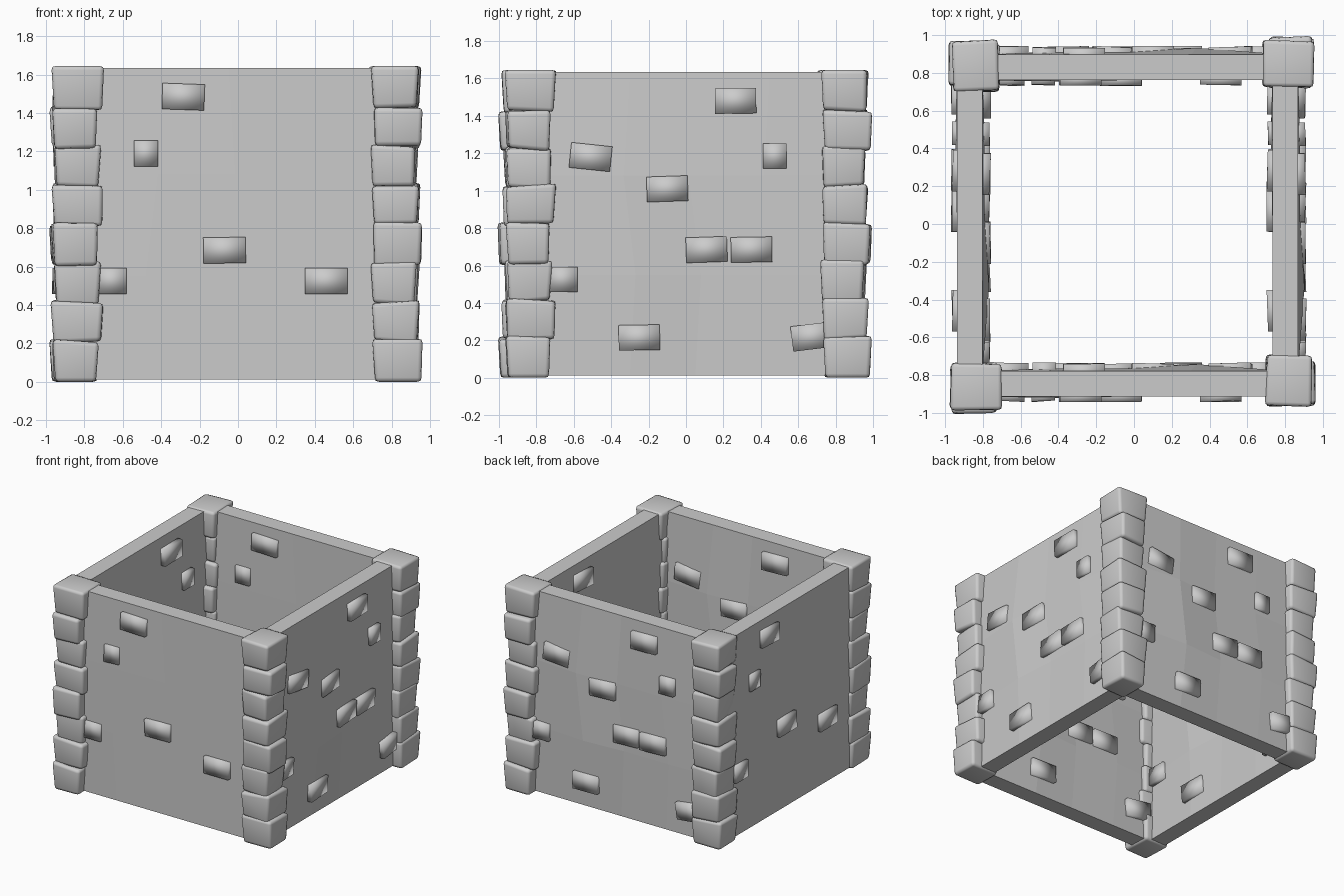
import bpy, bmesh, random
from math import radians
from mathutils import Matrix, Vector

random.seed(4)
cube = bpy.data.objects.get("Cube")
if cube:
    bpy.data.objects.remove(cube, do_unlink=True)

stone = bpy.data.materials.new("grey stone")
stone.use_nodes = True
GREY = (0.6, 0.6, 0.6, 1)
stone.diffuse_color = GREY
stone.node_tree.nodes["Principled BSDF"].inputs["Base Color"].default_value = GREY

HEIGHT, THICK, HALF = 1.635, 0.135, 0.8


def finish(bm, name, matrix, smooth):
    """Turn a bmesh into a placed, shaded object."""
    mesh = bpy.data.meshes.new(name)
    bmesh.ops.recalc_face_normals(bm, faces=bm.faces)
    for f in bm.faces:
        f.smooth = smooth
    bm.to_mesh(mesh)
    bm.free()
    mesh.materials.append(stone)
    obj = bpy.data.objects.new(name, mesh)
    obj.matrix_world = matrix
    bpy.context.collection.objects.link(obj)
    return obj


def box(size, center):
    bm = bmesh.new()
    m = Matrix.Translation(center) @ Matrix.Diagonal((*size, 1))
    bmesh.ops.create_cube(bm, size=1, matrix=m)
    return bm


def wall(name, place):
    """Wall slab whose broad faces are slightly uneven."""
    bm = box((2 * HALF, THICK, HEIGHT - 0.012), (0, 0, HEIGHT / 2 + 0.006))
    cuts = [((x, 0, 0), (1, 0, 0)) for x in (-0.45, -0.05, 0.3)]
    cuts += [((0, 0, z), (0, 0, 1)) for z in (0.55, 1.08)]
    for co, no in cuts:
        bmesh.ops.bisect_plane(bm, geom=bm.verts[:] + bm.edges[:] + bm.faces[:],
                               plane_co=co, plane_no=no)
    for v in bm.verts:
        if 0.1 < v.co.z < 1.5 and abs(v.co.x) < 0.7:
            if v.co.y > 0:
                v.co.y += 0.035 if v.co.x > 0.1 else 0.012
            else:
                v.co.y -= 0.008 if v.co.x < -0.1 else 0.0
            v.co.x += 0.12 * (v.co.z - 0.8)
    finish(bm, name, place, False)


def brick(name, place, side, u, z, width, tilt):
    """Raised brick on one broad face; side -1 is outer, +1 is inner."""
    depth = 0.028 if side < 0 else 0.042
    bm = box((width, 2 * depth, 0.135), (0, 0, 0))
    for v in bm.verts:
        if v.co.y < 0:
            v.co.y += random.uniform(-0.004, 0.008)
    turn = Matrix.Rotation(radians(180) if side > 0 else 0, 4, 'Z')
    local = turn @ Matrix.Translation((u, -THICK / 2, z)) @ Matrix.Rotation(radians(-tilt), 4, 'Y')
    finish(bm, name, place @ local, True)


# Bricks: across, height, width, tilt
BIG, SMALL = 0.22, 0.125
OUTER = [(-0.285, 1.485, BIG, -2), (-0.48, 1.19, SMALL, 0), (-0.07, 0.685, BIG, 1),
         (0.46, 0.525, BIG, 0), (-0.66, 0.525, BIG - 0.06, 0)]
INNER = [(0.265, 1.48, BIG, 1), (-0.51, 1.18, BIG, -6), (0.475, 1.185, SMALL, 0),
         (-0.1, 1.01, BIG, 2), (0.11, 0.685, BIG, 2), (0.35, 0.685, BIG, 1),
         (-0.66, 0.525, BIG - 0.06, 0), (-0.25, 0.215, BIG, 1), (0.675, 0.22, BIG, 7)]

# Four walls from one design: two facing along y, two turned a quarter
quarter = Matrix.Rotation(radians(-90), 4, 'Z')
WALLS = {"front": Matrix.Translation((0, -0.845, 0)),
         "back": Matrix.Translation((0, 0.83, 0)),
         "right": Matrix.Translation((-0.87, 0, 0)) @ quarter,
         "left": Matrix.Translation((0.8, 0, 0)) @ quarter}
for side_name, place in WALLS.items():
    wall(side_name + "_wall", place)
    for side, bricks in ((-1, OUTER), (1, INNER)):
        for b in bricks:
            brick(side_name + "_wall_brick", place, side, *b)


def corner_stone(name, place, size, z0, z1):
    """Rough rounded block."""
    bm = box((size[0], size[1], z1 - z0), (0, 0, (z0 + z1) / 2))
    for v in bm.verts:
        low = v.co.z < (z0 + z1) / 2
        for i in range(2):
            v.co[i] *= random.uniform(0.9, 0.97) if low else random.uniform(0.98, 1.06)
        if z0 > 0.1 and low or z1 < 1.6 and not low:
            v.co.z += random.uniform(-0.012, 0.012)
    bmesh.ops.bevel(bm, geom=bm.edges[:], offset=0.022, segments=2,
                    profile=0.6, affect='EDGES')
    finish(bm, name, place, True)


# Corner towers: three block shapes repeat up each stack
SHAPES = [((0.23, 0.255), (-0.01, -0.012)),
          ((0.265, 0.24), (0.005, 0.0)),
          ((0.235, 0.23), (0.0, 0.008))]
CORNERS = {"front_right": (-0.84, -0.86, 0), "front_left": (0.82, -0.835, 90),
           "back_left": (0.82, 0.85, 180), "back_right": (-0.84, 0.84, 270)}
LEVELS = 8
for corner, (x, y, angle) in CORNERS.items():
    for i in range(LEVELS):
        size, shift = SHAPES[i % len(SHAPES)]
        z0 = max(0.0, i * 0.203 + 0.002)
        z1 = 1.645 if i == LEVELS - 1 else (i + 1) * 0.203 + 0.012
        z0 = 0.0 if i == 0 else z0
        spin = Matrix.Rotation(radians(angle), 4, 'Z')
        place = (Matrix.Translation((x, y, 0)) @ spin @ Matrix.Translation((*shift, 0))
                 @ Matrix.Rotation(radians(random.uniform(-3, 3)), 4, 'Z'))
        corner_stone(corner + "_corner_stone", place, size, z0, z1)
